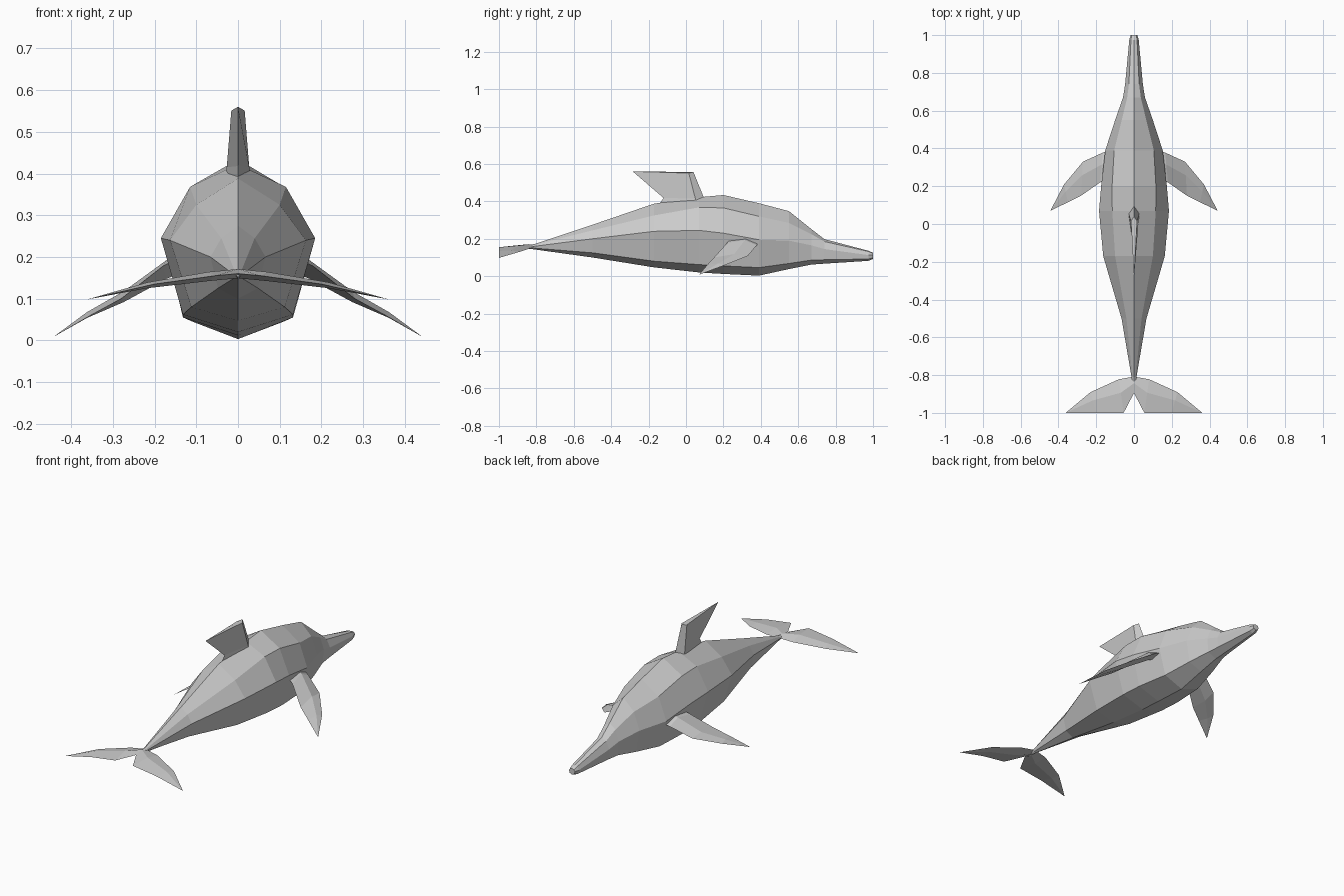
import bpy, bmesh
from mathutils import Vector


def loft(name, rings, mirror=False):
    """Skin a series of equal-sized closed rings, cap both ends, flat shaded."""
    bm = bmesh.new()
    rows = [[bm.verts.new(p) for p in ring] for ring in rings]
    n = len(rows[0])
    for a, b in zip(rows, rows[1:]):
        for i in range(n):
            j = (i + 1) % n
            bm.faces.new((a[i], a[j], b[j], b[i]))
    bm.faces.new(rows[0])
    bm.faces.new(rows[-1])
    bmesh.ops.remove_doubles(bm, verts=bm.verts, dist=0.0005)
    if mirror:
        dup = bmesh.ops.duplicate(bm, geom=bm.verts[:] + bm.edges[:] + bm.faces[:])
        for v in dup["geom"]:
            if isinstance(v, bmesh.types.BMVert):
                v.co.x *= -1
    bmesh.ops.recalc_face_normals(bm, faces=bm.faces)
    me = bpy.data.meshes.new(name)
    bm.to_mesh(me)
    bm.free()
    ob = bpy.data.objects.new(name, me)
    bpy.context.collection.objects.link(ob)
    return ob


def blade(lead, trail, thick):
    """Thin diamond section between a leading and a trailing edge point."""
    lead, trail = Vector(lead), Vector(trail)
    mid = lead.lerp(trail, 0.4)
    up = Vector((0, 0, thick / 2))
    return [lead, mid + up, trail, mid - up]


# Body: y, top z, upper (x, z), side (x, z), lower (x, z), belly z
stations = [
    (-0.88, 0.160, 0.004, 0.159, 0.006, 0.157, 0.004, 0.154, 0.152),
    (-0.81, 0.172, 0.008, 0.167, 0.013, 0.160, 0.008, 0.150, 0.143),
    (-0.50, 0.275, 0.040, 0.245, 0.066, 0.200, 0.048, 0.125, 0.100),
    (-0.17, 0.388, 0.100, 0.325, 0.163, 0.240, 0.112, 0.080, 0.047),
    (0.07, 0.422, 0.115, 0.368, 0.185, 0.245, 0.132, 0.062, 0.020),
    (0.20, 0.434, 0.116, 0.365, 0.174, 0.230, 0.132, 0.055, 0.012),
    (0.39, 0.390, 0.105, 0.320, 0.152, 0.195, 0.112, 0.046, 0.003),
    (0.55, 0.348, 0.065, 0.285, 0.100, 0.190, 0.080, 0.068, 0.038),
    (0.67, 0.252, 0.036, 0.225, 0.058, 0.165, 0.050, 0.086, 0.062),
    (0.74, 0.198, 0.027, 0.185, 0.047, 0.145, 0.042, 0.088, 0.067),
    (0.975, 0.136, 0.016, 0.132, 0.025, 0.113, 0.020, 0.092, 0.082),
    (1.00, 0.125, 0.012, 0.122, 0.018, 0.112, 0.014, 0.098, 0.092),
]
rings = []
for y, zt, xu, zu, xs, zs, xl, zl, zb in stations:
    side = [(xu, y, zu), (xs, y, zs), (xl, y, zl)]
    rings.append([(0, y, zt)] + side + [(0, y, zb)]
                 + [(-x, yy, z) for x, yy, z in reversed(side)])
loft("body", rings)


# Dorsal fin: swept back, blunt at the top
def dorsal(front, wide, back, half, z, zb):
    return [(0, front, z), (half, wide, z - 0.006), (0, back, zb), (-half, wide, z - 0.006)]


loft("dorsal_fin", [dorsal(0.12, 0.06, -0.15, 0.030, 0.390, 0.375),
                    dorsal(0.095, 0.05, -0.12, 0.027, 0.421, 0.418),
                    dorsal(0.04, 0.015, -0.285, 0.016, 0.557, 0.560)])

# Pectoral flippers: curve out, down and back
loft("flippers", [blade((0.11, 0.395, 0.185), (0.11, 0.245, 0.215), 0.05),
                  blade((0.165, 0.378, 0.165), (0.18, 0.220, 0.178), 0.045),
                  blade((0.27, 0.330, 0.108), (0.28, 0.150, 0.100), 0.026),
                  blade((0.37, 0.210, 0.060), (0.35, 0.115, 0.062), 0.014),
                  blade((0.443, 0.070, 0.008), (0.443, 0.070, 0.008), 0)], mirror=True)

# Tail flukes: notched in the middle, drooping to the tips
loft("flukes", [blade((0, -0.808, 0.160), (0, -0.895, 0.160), 0.022),
                blade((0.08, -0.822, 0.152), (0.055, -1.0, 0.155), 0.022),
                blade((0.23, -0.890, 0.130), (0.20, -1.0, 0.135), 0.014),
                blade((0.362, -1.0, 0.098), (0.362, -1.0, 0.098), 0)], mirror=True)
